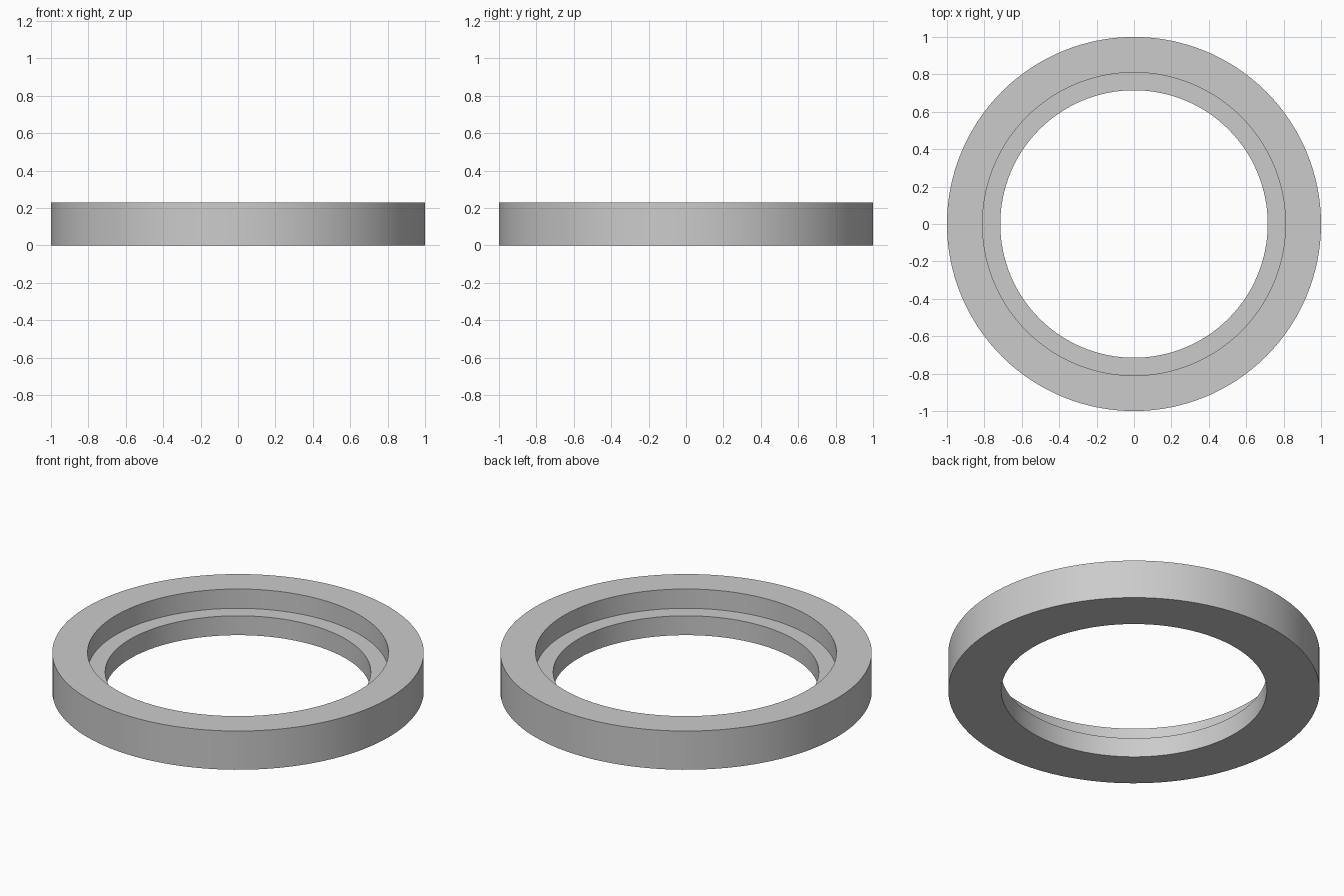
import bpy, bmesh, math

if "Cube" in bpy.data.objects:
    bpy.data.objects.remove(bpy.data.objects["Cube"])

SEGMENTS = 128

# Stepped ring cross-section as (radius, height)
PROFILE = [(1.0, 0.0), (1.0, 0.23), (0.81, 0.23),
           (0.81, 0.115), (0.715, 0.115), (0.715, 0.0)]

grey = bpy.data.materials.new("light_grey")
grey.diffuse_color = (0.6, 0.6, 0.6, 1.0)
grey.use_nodes = True
grey.node_tree.nodes["Principled BSDF"].inputs["Base Color"].default_value = grey.diffuse_color

# Revolve the profile around the vertical axis
bm = bmesh.new()
rings = []
for i in range(SEGMENTS):
    a = 2 * math.pi * i / SEGMENTS
    rings.append([bm.verts.new((r * math.cos(a), r * math.sin(a), z)) for r, z in PROFILE])
n = len(PROFILE)
for i in range(SEGMENTS):
    here, after = rings[i], rings[(i + 1) % SEGMENTS]
    for j in range(n):
        k = (j + 1) % n
        bm.faces.new((here[j], after[j], after[k], here[k]))
bmesh.ops.recalc_face_normals(bm, faces=bm.faces[:])

mesh = bpy.data.meshes.new("stepped_ring")
bm.to_mesh(mesh)
bm.free()
mesh.materials.append(grey)
ring = bpy.data.objects.new("stepped_ring", mesh)
bpy.context.collection.objects.link(ring)

# Smooth walls with sharp rims
bpy.context.view_layer.objects.active = ring
ring.select_set(True)
bpy.ops.object.shade_smooth_by_angle(angle=math.radians(30))
